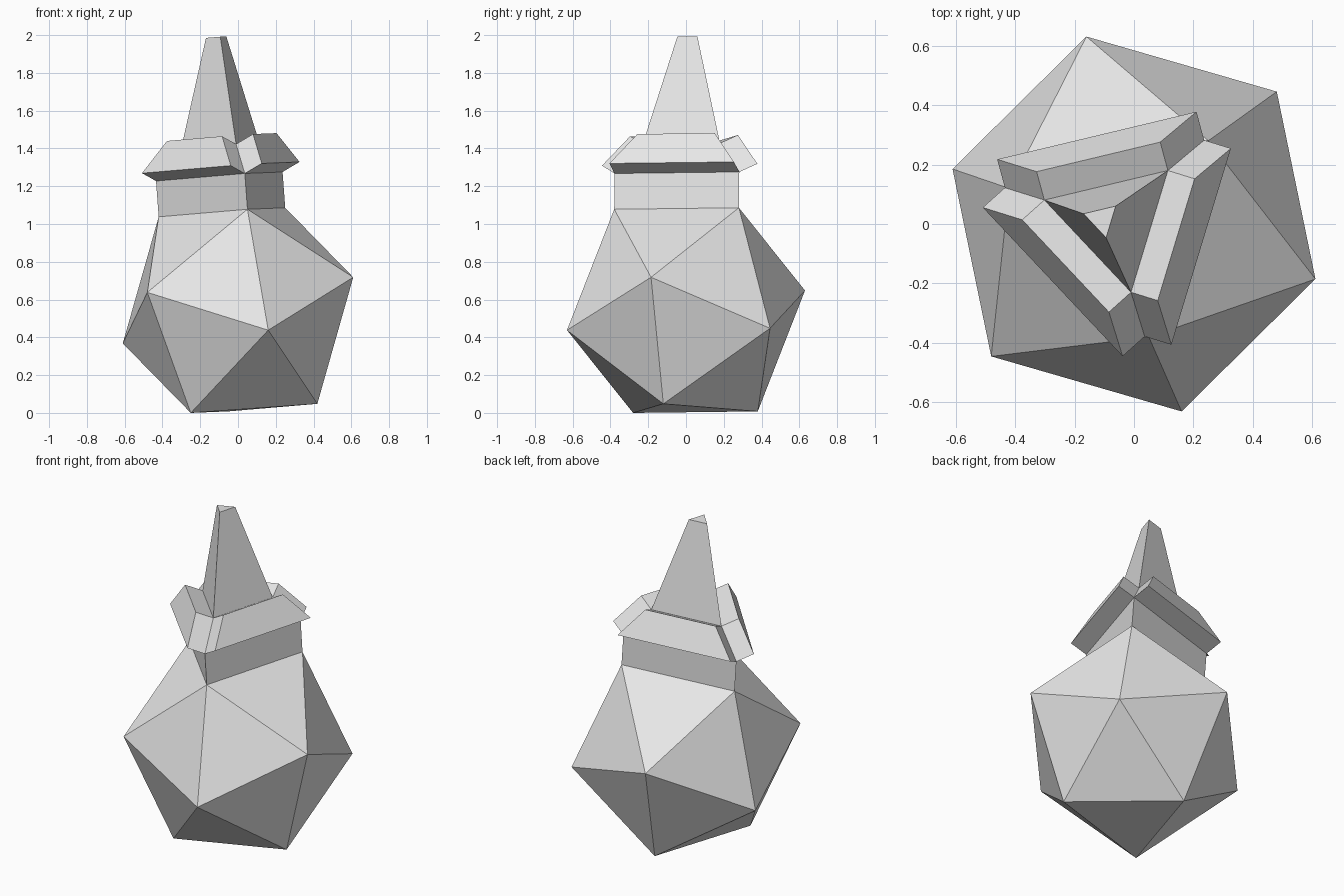
import bpy
import bmesh
from mathutils import Vector

cube = bpy.data.objects.get("Cube")
if cube:
    bpy.data.objects.remove(cube, do_unlink=True)

grey = bpy.data.materials.new("light_grey")
grey.use_nodes = True
colour = (0.8, 0.8, 0.8, 1.0)
grey.diffuse_color = colour
grey.node_tree.nodes["Principled BSDF"].inputs["Base Color"].default_value = colour


def extrude(bm, face, distance, scale=1.0):
    """Pull a face out along its normal, scaled about its middle; return cap and sides."""
    face.normal_update()
    normal = face.normal.copy()
    cap = bmesh.ops.extrude_discrete_faces(bm, faces=[face])["faces"][0]
    middle = cap.calc_center_median()
    for v in cap.verts:
        v.co = middle + (v.co - middle) * scale + normal * distance
    sides = [f for e in cap.edges for f in e.link_faces if f != cap]
    bm.normal_update()
    return cap, sides


bm = bmesh.new()

# Tilted twenty-sided body: six corners and their opposites
centre = Vector((0, 0, 0.543))
corners = [(0.05, -0.38, 0.535), (0.25, 0.28, 0.543), (-0.42, 0.12, 0.495),
           (0.61, -0.185, 0.175), (0.16, -0.63, -0.105), (-0.48, -0.445, 0.095)]
for corner in corners:
    for side in (1, -1):
        bm.verts.new(centre + side * Vector(corner))
bmesh.ops.convex_hull(bm, input=bm.verts[:])
bmesh.ops.recalc_face_normals(bm, faces=bm.faces[:])
bm.normal_update()

# Neck, tapered collar and spike grow from the top face
top = max(bm.faces, key=lambda f: f.normal.z)
top, _ = extrude(bm, top, 0.19)
top, collar = extrude(bm, top, 0.16, 0.62)
extrude(bm, top, 0.575, 0.26)

# Three separate bars stand out from the collar
for face in collar:
    extrude(bm, face, 0.108)

bmesh.ops.recalc_face_normals(bm, faces=bm.faces[:])
mesh = bpy.data.meshes.new("faceted_body_with_spike")
bm.to_mesh(mesh)
bm.free()
mesh.materials.append(grey)
body = bpy.data.objects.new("faceted_body_with_spike", mesh)
bpy.context.collection.objects.link(body)
